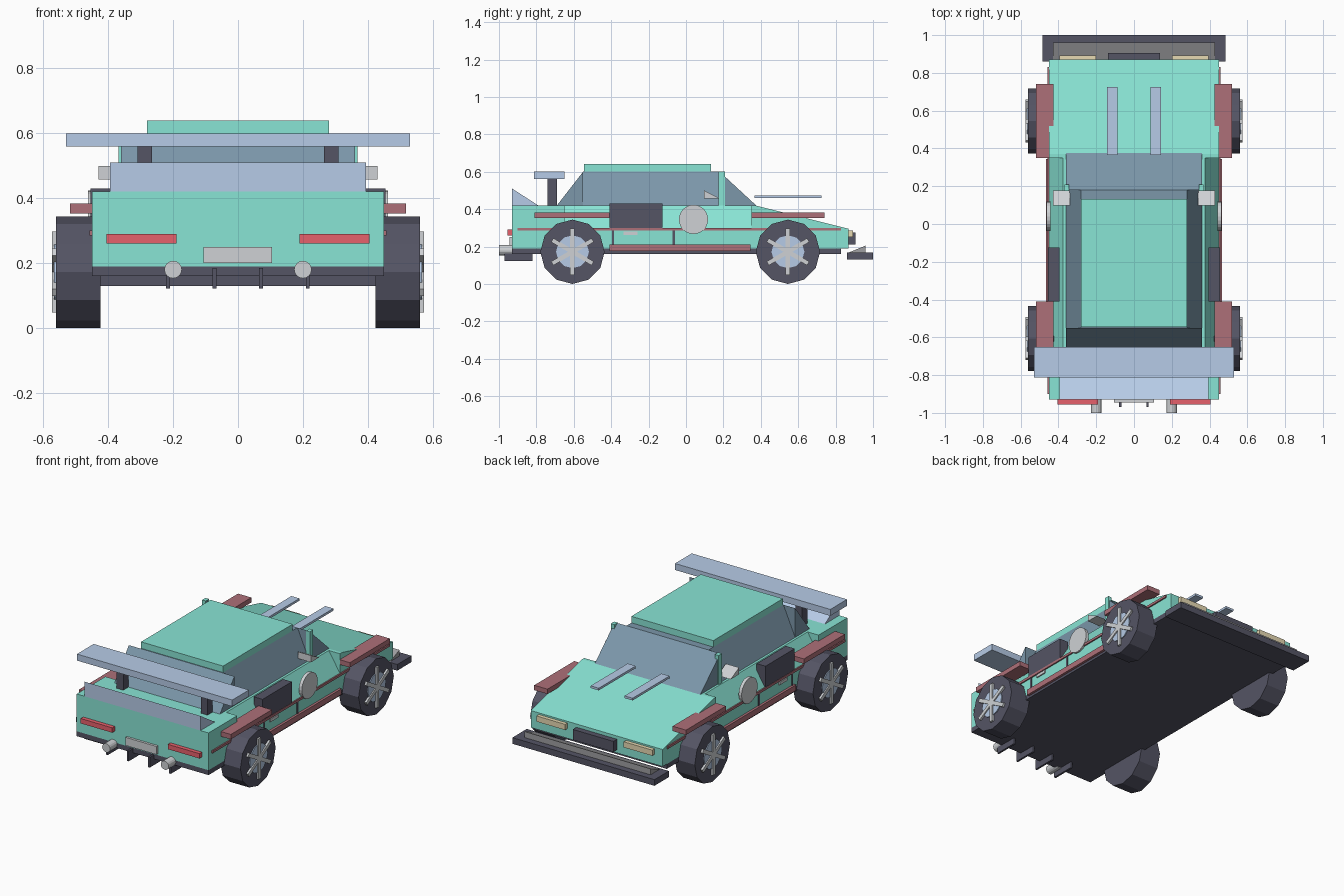
import bpy, bmesh
from math import radians
from mathutils import Matrix

if "Cube" in bpy.data.objects:
    bpy.data.objects.remove(bpy.data.objects["Cube"])

COLORS = {
    "teal": (0.25, 0.78, 0.66), "glass": (0.20, 0.31, 0.40), "red": (0.42, 0.16, 0.19),
    "dark": (0.09, 0.09, 0.13), "blue": (0.47, 0.60, 0.80), "light_grey": (0.62, 0.64, 0.66),
    "lamp_red": (0.80, 0.12, 0.15), "lamp_cream": (0.80, 0.70, 0.45), "grey": (0.35, 0.35, 0.36),
}
MATS = {}
for key, rgb in COLORS.items():
    MATS[key] = bpy.data.materials.new(key)
    MATS[key].diffuse_color = (*rgb, 1)


def finish(name, bm, color):
    bmesh.ops.recalc_face_normals(bm, faces=bm.faces)
    mesh = bpy.data.meshes.new(name)
    bm.to_mesh(mesh)
    bm.free()
    mesh.materials.append(MATS[color])
    obj = bpy.data.objects.new(name, mesh)
    bpy.context.collection.objects.link(obj)
    return obj


def extrude(name, color, points, offset):
    bm = bmesh.new()
    face = bm.faces.new([bm.verts.new(p) for p in points])
    new = bmesh.ops.extrude_face_region(bm, geom=[face])["geom"]
    bmesh.ops.translate(bm, vec=offset, verts=[g for g in new if isinstance(g, bmesh.types.BMVert)])
    return finish(name, bm, color)


def side_prism(name, color, x0, x1, profile):
    """Profile of (y, z) points extruded across x."""
    return extrude(name, color, [(x0, y, z) for y, z in profile], (x1 - x0, 0, 0))


def long_prism(name, color, y0, y1, section):
    """Section of (x, z) points extruded along y."""
    return extrude(name, color, [(x, y0, z) for x, z in section], (0, y1 - y0, 0))


def box(name, color, x0, x1, y0, y1, z0, z1):
    return side_prism(name, color, x0, x1, [(y0, z0), (y1, z0), (y1, z1), (y0, z1)])


def cylinder(name, color, center, radius, depth, sides, axis="X"):
    bm = bmesh.new()
    turn = Matrix.Rotation(radians(90), 4, "Y" if axis == "X" else "X")
    bmesh.ops.create_cone(bm, cap_ends=True, segments=sides, radius1=radius, radius2=radius,
                          depth=depth, matrix=Matrix.Translation(center) @ turn)
    return finish(name, bm, color)


# Chassis and body
box("chassis", "dark", -0.45, 0.45, -0.93, 0.83, 0.16, 0.19)
box("rear_body", "teal", -0.45, 0.45, -0.93, -0.65, 0.19, 0.42)
long_prism("middle_body", "teal", -0.65, 0.35,
           [(-0.45, 0.19), (0.45, 0.19), (0.45, 0.30), (0.375, 0.42), (-0.375, 0.42), (-0.45, 0.30)])
side_prism("front_body", "teal", -0.45, 0.45,
           [(0.35, 0.19), (0.87, 0.19), (0.87, 0.295), (0.37, 0.42), (0.35, 0.42)])

# Cabin
long_prism("side_windows", "glass", -0.55, 0.18,
           [(-0.36, 0.42), (0.36, 0.42), (0.28, 0.60), (-0.28, 0.60)])
side_prism("windshield", "glass", -0.36, 0.36, [(0.18, 0.42), (0.375, 0.42), (0.18, 0.60)])
side_prism("rear_window", "glass", -0.36, 0.36, [(-0.69, 0.42), (-0.55, 0.42), (-0.55, 0.60)])
box("roof", "teal", -0.28, 0.28, -0.545, 0.133, 0.60, 0.64)

# Front end
box("front_splitter", "dark", -0.485, 0.485, 0.86, 1.0, 0.13, 0.168)
side_prism("splitter_lip", "grey", -0.43, 0.43, [(0.87, 0.168), (0.96, 0.168), (0.96, 0.205)])
box("grille", "dark", -0.138, 0.138, 0.86, 0.905, 0.21, 0.275)

# Rear end
side_prism("duck_tail", "blue", -0.395, 0.395, [(-0.93, 0.42), (-0.79, 0.42), (-0.93, 0.51)])
box("rear_wing", "blue", -0.53, 0.53, -0.813, -0.65, 0.56, 0.60)
box("number_plate", "light_grey", -0.107, 0.105, -0.945, -0.925, 0.20, 0.25)
for x in (-0.216, -0.073, 0.071, 0.215):
    box("diffuser_fin", "dark", x - 0.006, x + 0.006, -0.97, -0.82, 0.122, 0.185)

# Mirrored details
for s, side in ((-1, "left"), (1, "right")):
    def pair(name, color, x0, x1, *rest):
        return box(side + "_" + name, color, s * x0, s * x1, *rest)

    pair("tail_light", "lamp_red", 0.19, 0.405, -0.955, -0.925, 0.26, 0.29)
    pair("headlight", "lamp_cream", 0.20, 0.395, 0.86, 0.893, 0.25, 0.285)
    pair("hood_stripe", "blue", 0.088, 0.143, 0.365, 0.725, 0.46, 0.474)
    pair("wing_strut", "dark", 0.265, 0.31, -0.74, -0.69, 0.42, 0.56)
    pair("pillar", "teal", 0.343, 0.368, 0.175, 0.208, 0.40, 0.60)
    pair("front_fender", "red", 0.427, 0.518, 0.35, 0.74, 0.353, 0.383)
    pair("rear_fender", "red", 0.427, 0.518, -0.81, -0.41, 0.353, 0.383)
    pair("side_trim", "red", 0.44, 0.458, -0.90, 0.83, 0.285, 0.30)
    pair("sill", "red", 0.44, 0.465, -0.41, 0.345, 0.175, 0.21)
    pair("side_intake", "dark", 0.395, 0.455, -0.41, -0.125, 0.30, 0.43)
    pair("door_handle", "light_grey", 0.44, 0.458, -0.335, -0.26, 0.262, 0.28)
    for y in (-0.39, -0.065):
        pair("door_gap", "dark", 0.44, 0.454, y - 0.006, y + 0.006, 0.20, 0.29)
    side_prism(side + "_mirror", "light_grey", s * 0.34, s * 0.43,
               [(0.097, 0.458), (0.178, 0.458), (0.097, 0.50)])
    cylinder(side + "_door_disc", "light_grey", (s * 0.452, 0.04, 0.345), 0.078, 0.02, 24)
    cylinder(side + "_exhaust", "light_grey", (s * 0.20, -0.955, 0.18), 0.027, 0.09, 16, "Y")

    # Wheels
    for y, end in ((-0.607, "rear"), (0.545, "front")):
        name = end + "_" + side
        cylinder(name + "_tyre", "dark", (s * 0.493, y, 0.172), 0.172, 0.137, 12)
        cylinder(name + "_rim", "blue", (s * 0.555, y, 0.172), 0.088, 0.024, 12)
        for i in range(3):
            bar = box(name + "_spoke", "light_grey", s * 0.555, s * 0.574, -0.012, 0.012, -0.125, 0.125)
            bar.matrix_world = Matrix.Translation((0, y, 0.172)) @ Matrix.Rotation(radians(60 * i), 4, "X")

for m in bpy.data.materials:
    if m.users and not m.is_grease_pencil:
        m.use_nodes = True
        m.node_tree.nodes["Principled BSDF"].inputs["Base Color"].default_value = m.diffuse_color
